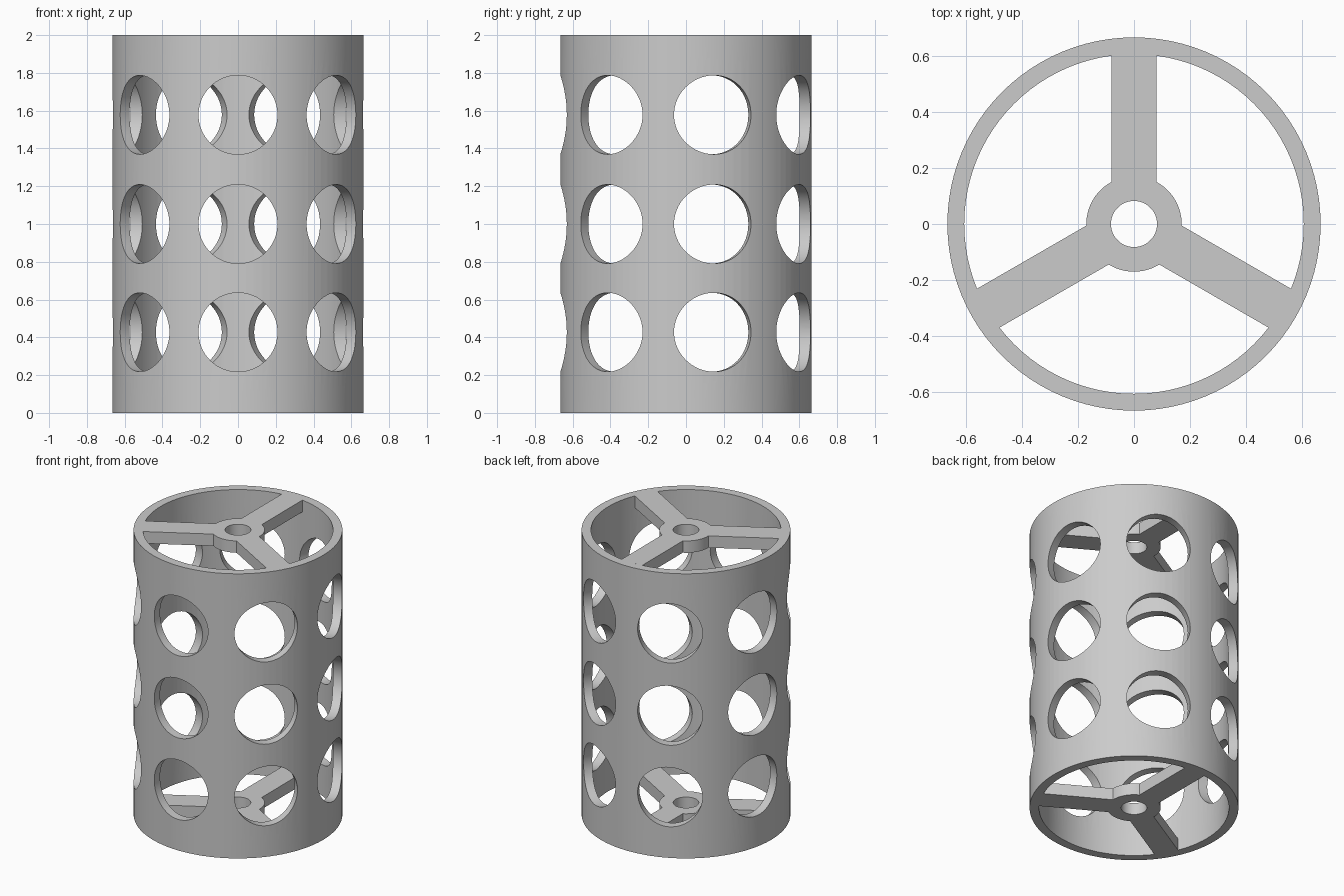
import bpy
import bmesh
from math import pi, sin, cos, asin, radians
from mathutils import Matrix

HEIGHT = 2.0
OUTER, INNER = 0.665, 0.605
HUB, BORE = 0.17, 0.082
SPOKE_HALF = 0.08
SPIDER_THICK = 0.083
HOLE_R = 0.209
HOLE_ROWS = (0.427, 1.0, 1.578)
HOLES_AROUND = 7
SPOKES = 3

if "Cube" in bpy.data.objects:
    bpy.data.objects.remove(bpy.data.objects["Cube"], do_unlink=True)

grey = bpy.data.materials.new("plain grey")
grey.use_nodes = True
colour = (0.6, 0.6, 0.6, 1)
grey.diffuse_color = colour
grey.node_tree.nodes["Principled BSDF"].inputs["Base Color"].default_value = colour


def make_object(name, bm):
    bmesh.ops.recalc_face_normals(bm, faces=bm.faces)
    mesh = bpy.data.meshes.new(name)
    bm.to_mesh(mesh)
    bm.free()
    mesh.materials.append(grey)
    obj = bpy.data.objects.new(name, mesh)
    bpy.context.collection.objects.link(obj)
    return obj


def add_cylinder(bm, radius, depth, matrix, segments):
    bmesh.ops.create_cone(bm, cap_ends=True, segments=segments, radius1=radius,
                          radius2=radius, depth=depth, matrix=matrix)


def activate(obj):
    bpy.ops.object.select_all(action="DESELECT")
    obj.select_set(True)
    bpy.context.view_layer.objects.active = obj


def cut(obj, bm):
    cutter = make_object("cutter", bm)
    cutter.hide_render = True
    mod = obj.modifiers.new("cut", "BOOLEAN")
    mod.operation, mod.solver, mod.object = "DIFFERENCE", "EXACT", cutter
    activate(obj)
    bpy.ops.object.modifier_apply(modifier=mod.name)
    bpy.data.objects.remove(cutter, do_unlink=True)


def finish(obj):
    activate(obj)
    bpy.ops.object.shade_smooth_by_angle(angle=radians(25))


def arc(radius, start, end, steps):
    angles = [start + (end - start) * i / steps for i in range(steps + 1)]
    return [(radius * cos(a), radius * sin(a)) for a in angles]


# Tubular wall
middle = Matrix.Translation((0, 0, HEIGHT / 2))
bm = bmesh.new()
add_cylinder(bm, OUTER, HEIGHT, middle, 96)
wall = make_object("tube_wall", bm)
bm = bmesh.new()
add_cylinder(bm, INNER, HEIGHT + 1, middle, 96)
cut(wall, bm)

# Rows of radial round holes, the first one facing the front
bm = bmesh.new()
for z in HOLE_ROWS:
    for i in range(HOLES_AROUND):
        turn = Matrix.Rotation(2 * pi * i / HOLES_AROUND, 4, "Z")
        place = Matrix.Translation((0, -0.65, z)) @ Matrix.Rotation(pi / 2, 4, "X")
        add_cylinder(bm, HOLE_R, 0.3, turn @ place, 64)
cut(wall, bm)
finish(wall)


# Three-spoked end supports with a bored hub
def make_spider(name, base):
    outline = []
    tip, root = asin(SPOKE_HALF / INNER), asin(SPOKE_HALF / HUB)
    step = 2 * pi / SPOKES
    for i in range(SPOKES):
        a = pi / 2 + i * step
        outline += arc(INNER, a - tip, a + tip, 4)
        outline += arc(HUB, a + root, a + step - root, 12)
    bm = bmesh.new()
    face = bm.faces.new([bm.verts.new((x, y, base)) for x, y in outline])
    top = bmesh.ops.extrude_face_region(bm, geom=[face])["geom"]
    bmesh.ops.translate(bm, vec=(0, 0, SPIDER_THICK),
                        verts=[v for v in top if isinstance(v, bmesh.types.BMVert)])
    spider = make_object(name, bm)
    bm = bmesh.new()
    add_cylinder(bm, BORE, 1, Matrix.Translation((0, 0, base)), 48)
    cut(spider, bm)
    finish(spider)


make_spider("bottom_spoked_support", 0)
make_spider("top_spoked_support", HEIGHT - SPIDER_THICK)
